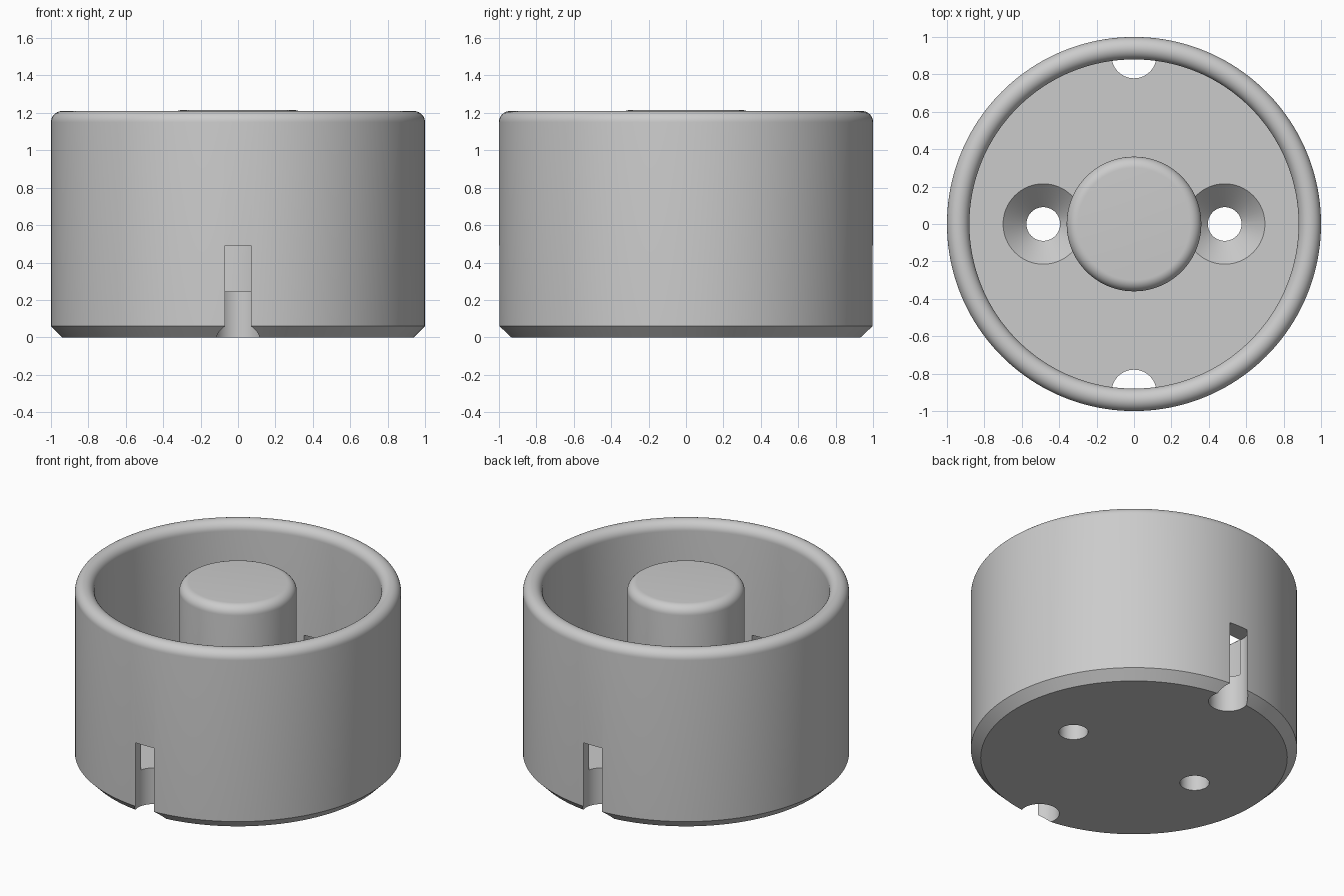
import bpy
import bmesh
from math import cos, sin, pi, radians

if "Cube" in bpy.data.objects:
    bpy.data.objects.remove(bpy.data.objects["Cube"])

TOP, POST_TOP, FLOOR = 1.21, 1.215, 0.245
WALL_IN, ROUND, CHAMFER = 0.88, 0.06, 0.06

grey = bpy.data.materials.new("plain grey")
grey.use_nodes = True
grey.diffuse_color = (0.6, 0.6, 0.6, 1)
grey.node_tree.nodes["Principled BSDF"].inputs["Base Color"].default_value = (0.6, 0.6, 0.6, 1)


def arc(r, z, start, end, steps=10):
    """Points of a fillet centred on (r, z), angles in degrees."""
    angles = [radians(start + (end - start) * i / steps) for i in range(steps + 1)]
    return [(r + ROUND * cos(a), z + ROUND * sin(a)) for a in angles]


def lathe(name, profile, segments, x=0, y=0):
    """Revolve a radius/height profile that starts and ends on the axis."""
    bm = bmesh.new()
    verts = [bm.verts.new((r, 0, z)) for r, z in profile]
    edges = [bm.edges.new(pair) for pair in zip(verts, verts[1:])]
    bmesh.ops.spin(bm, geom=verts + edges, cent=(0, 0, 0), axis=(0, 0, 1),
                   angle=2 * pi, steps=segments, use_merge=True)
    bmesh.ops.remove_doubles(bm, verts=bm.verts, dist=1e-5)
    # merge the flat end fans into single faces
    bmesh.ops.dissolve_limit(bm, angle_limit=radians(0.1), verts=bm.verts, edges=bm.edges)
    bmesh.ops.recalc_face_normals(bm, faces=bm.faces)
    mesh = bpy.data.meshes.new(name)
    bm.to_mesh(mesh)
    bm.free()
    mesh.materials.append(grey)
    obj = bpy.data.objects.new(name, mesh)
    obj.location = (x, y, 0)
    bpy.context.collection.objects.link(obj)
    return obj


def activate(obj):
    bpy.ops.object.select_all(action="DESELECT")
    obj.select_set(True)
    bpy.context.view_layer.objects.active = obj


# Cup with chamfered base and fully rounded rim
cup = lathe("cup", [(0, 0), (1 - CHAMFER, 0), (1, CHAMFER)]
            + arc(1 - ROUND, TOP - ROUND, 0, 180, 20)
            + [(WALL_IN, FLOOR), (0, FLOOR)], 160)

# Cutters: countersunk screw holes left and right, cable notches front and back
cutters = []
for side in (-1, 1):
    cutters.append(lathe("screw_hole_cutter",
                         [(0, -0.1), (0.09, -0.1), (0.09, 0.12), (0.215, FLOOR),
                          (0.215, FLOOR + 0.1), (0, FLOOR + 0.1)], 64, x=0.485 * side))
    cutters.append(lathe("notch_cutter", [(0, -0.1), (0.12, -0.1), (0.12, 0.49), (0, 0.49)],
                         64, y=0.899 * side))

activate(cup)
for cutter in cutters:
    cutter.hide_render = True
    mod = cup.modifiers.new("cut", "BOOLEAN")
    mod.operation = "DIFFERENCE"
    mod.solver = "EXACT"
    mod.object = cutter
    bpy.ops.object.modifier_apply(modifier=mod.name)
    bpy.data.objects.remove(cutter)

# Central post, rooted inside the floor so it stands proud of the countersinks
post = lathe("centre_post", [(0, 0.05), (0.36, 0.05)]
             + arc(0.36 - ROUND, POST_TOP - ROUND, 0, 90) + [(0, POST_TOP)], 96)

for obj in (cup, post):
    activate(obj)
    bpy.ops.object.shade_smooth_by_angle(angle=radians(30))
